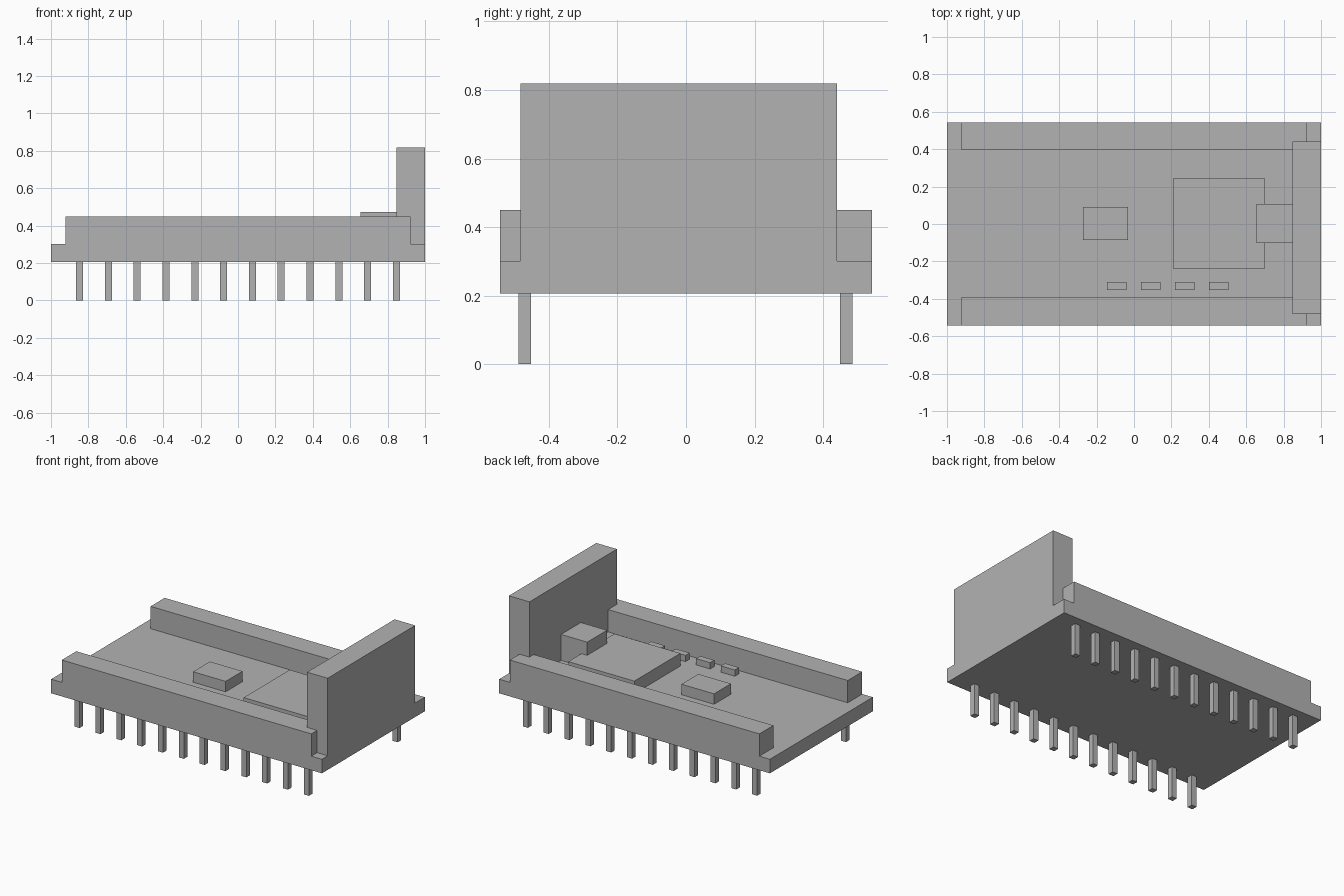
import bpy
import bmesh
from mathutils import Vector

old = bpy.data.objects.get("Cube")
if old:
    bpy.data.objects.remove(old, do_unlink=True)

grey = bpy.data.materials.new("plain grey")
grey.use_nodes = True
colour = (0.45, 0.45, 0.45, 1)
grey.diffuse_color = colour
grey.node_tree.nodes["Principled BSDF"].inputs["Base Color"].default_value = colour


def box(name, xs, ys, zs):
    """Box spanning the given (low, high) ranges."""
    bm = bmesh.new()
    bmesh.ops.create_cube(bm, size=1)
    size = Vector((xs[1] - xs[0], ys[1] - ys[0], zs[1] - zs[0]))
    centre = Vector((sum(xs), sum(ys), sum(zs))) / 2
    bmesh.ops.scale(bm, vec=size, verts=bm.verts)
    bmesh.ops.translate(bm, vec=centre, verts=bm.verts)
    mesh = bpy.data.meshes.new(name)
    bm.to_mesh(mesh)
    bm.free()
    mesh.materials.append(grey)
    obj = bpy.data.objects.new(name, mesh)
    bpy.context.collection.objects.link(obj)
    return obj


BOTTOM, TOP, RAIL_TOP = 0.207, 0.301, 0.45

# Circuit board and the two header rails
box("board", (-1, 1), (-0.543, 0.543), (BOTTOM, TOP))
box("front_rail", (-0.922, 0.922), (-0.543, -0.39), (TOP, RAIL_TOP))
box("back_rail", (-0.922, 0.922), (0.395, 0.543), (TOP, RAIL_TOP))

# Upright end panel and the block joined to it
box("end_panel", (0.848, 1), (-0.482, 0.441), (TOP, 0.819))
box("connector", (0.655, 0.848), (-0.102, 0.107), (TOP, 0.474))

# Chips on the board
box("large_chip", (0.21, 0.697), (-0.24, 0.246), (TOP, 0.386))
box("small_chip", (-0.272, -0.031), (-0.086, 0.092), (TOP, 0.371))
for i in range(4):
    x = -0.144 + 0.182 * i
    box(f"tiny_chip_{i + 1}", (x, x + 0.103), (-0.353, -0.309), (TOP, 0.343))

# Two rows of square pins
half = 0.0185
for side, y in (("front", -0.47), ("back", 0.467)):
    for i in range(12):
        x = -0.847 + 0.154 * i
        box(f"{side}_pin_{i + 1}", (x - half, x + half), (y - half, y + half), (0, BOTTOM))
